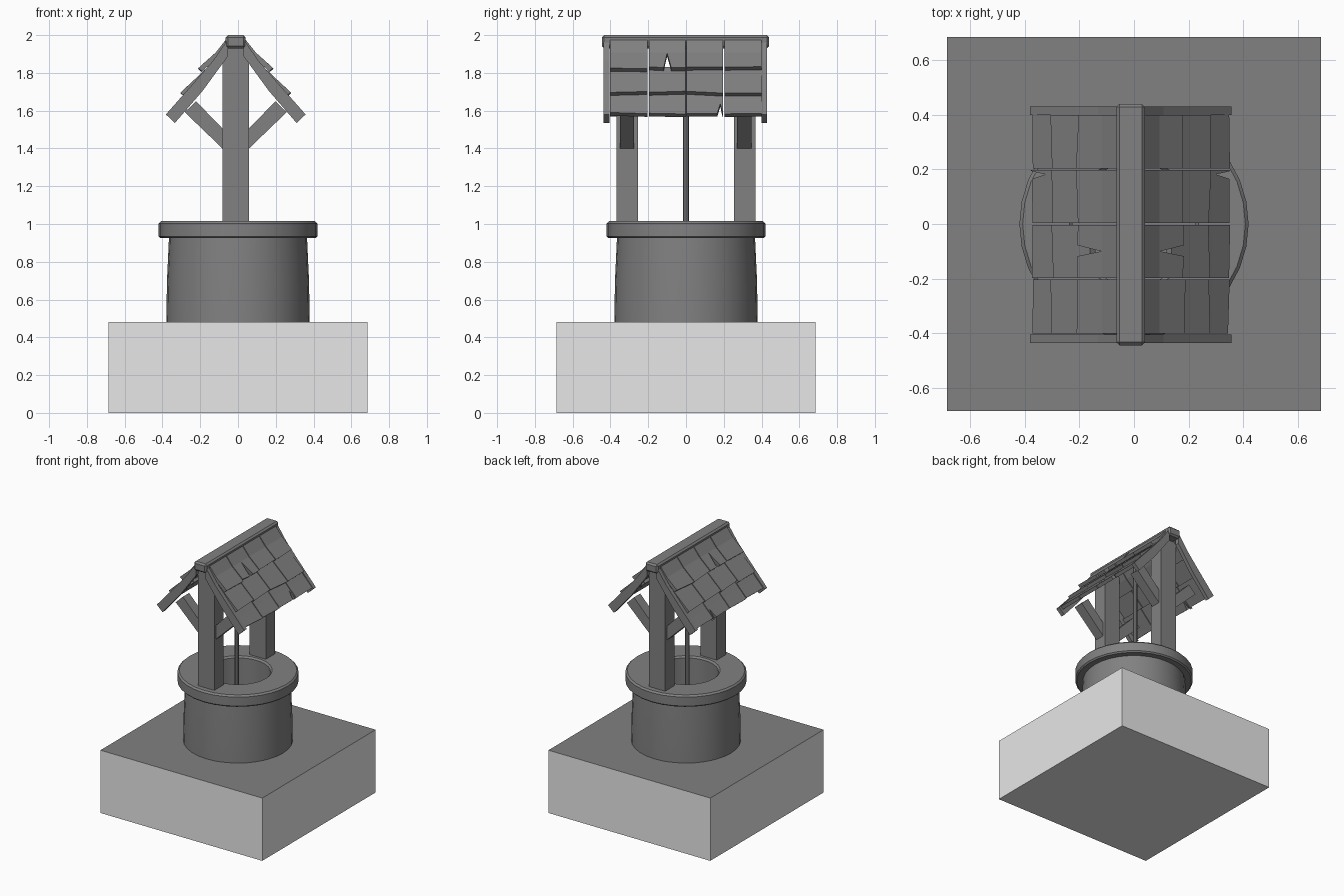
import bpy, bmesh, math, random
from mathutils import Vector

if "Cube" in bpy.data.objects:
    bpy.data.objects.remove(bpy.data.objects["Cube"])
random.seed(3)
CX = -0.012  # roof and posts sit slightly left of the axis


def material(name, v):
    m = bpy.data.materials.new(name)
    m.diffuse_color = (v, v, v, 1)
    m.use_nodes = True
    m.node_tree.nodes["Principled BSDF"].inputs["Base Color"].default_value = m.diffuse_color
    return m


LIGHT = material("light_grey", 0.8)
DARK = material("dark_grey", 0.22)


def finish(name, bm, mats=(DARK,), bevel=0, smooth=False):
    bmesh.ops.recalc_face_normals(bm, faces=bm.faces)
    me = bpy.data.meshes.new(name)
    bm.to_mesh(me)
    bm.free()
    ob = bpy.data.objects.new(name, me)
    bpy.context.collection.objects.link(ob)
    for m in mats:
        me.materials.append(m)
    if bevel:
        b = ob.modifiers.new("bevel", 'BEVEL')
        b.width, b.segments = bevel, 1
    if smooth:
        bpy.ops.object.select_all(action='DESELECT')
        ob.select_set(True)
        bpy.context.view_layer.objects.active = ob
        bpy.ops.object.shade_smooth_by_angle(angle=math.radians(35))
    return ob


def box(name, x0, x1, y0, y1, z0, z1, bevel=0, mats=(DARK,)):
    bm = bmesh.new()
    bmesh.ops.create_cube(bm, size=1)
    for v in bm.verts:
        v.co = Vector(((x0 + x1) / 2 + v.co.x * (x1 - x0),
                       (y0 + y1) / 2 + v.co.y * (y1 - y0),
                       (z0 + z1) / 2 + v.co.z * (z1 - z0)))
    return finish(name, bm, mats, bevel)


def prism(name, pts, y0, y1, bevel=0):
    """Extrude an (x, z) outline from y0 to y1."""
    bm = bmesh.new()
    f = bm.faces.new([bm.verts.new((x, y0, z)) for x, z in pts])
    r = bmesh.ops.extrude_face_region(bm, geom=[f])
    bmesh.ops.translate(bm, vec=(0, y1 - y0, 0),
                        verts=[g for g in r["geom"] if isinstance(g, bmesh.types.BMVert)])
    return finish(name, bm, bevel=bevel)


def ring(name, profile, n=32):
    """Lathe a closed (radius, z) profile."""
    bm = bmesh.new()
    loops = [[bm.verts.new((r * math.cos(2 * math.pi * i / n), r * math.sin(2 * math.pi * i / n), z))
              for i in range(n)] for r, z in profile]
    for a, b in zip(loops, loops[1:] + loops[:1]):
        for i in range(n):
            j = (i + 1) % n
            bm.faces.new((a[i], a[j], b[j], b[i]))
    return finish(name, bm, smooth=True)


# Pedestal block: light sides, dark ground on top
base = box("pedestal", -0.685, 0.685, -0.685, 0.685, 0, 0.48, mats=(LIGHT, DARK))
for p in base.data.polygons:
    p.material_index = 1 if p.normal.z > 0.5 else 0

# Round well wall and its rim
ring("well_wall", [(0.38, 0.47), (0.376, 0.7), (0.365, 0.94), (0.225, 0.94), (0.225, 0.47)])
ring("well_rim", [(0.41, 0.925), (0.42, 0.935), (0.42, 1.003), (0.408, 1.015),
                  (0.237, 1.015), (0.225, 1.003), (0.225, 0.925)])

# Rope hanging from the ridge
bm = bmesh.new()
bmesh.ops.create_cone(bm, cap_ends=True, segments=8, radius1=0.016, radius2=0.016, depth=1.35)
bmesh.ops.translate(bm, verts=bm.verts, vec=(CX, 0, 1.275))
finish("rope", bm, smooth=True)

# Ridge beam and posts
box("ridge_beam", CX - 0.053, CX + 0.053, -0.445, 0.44, 1.93, 2.0, bevel=0.012)
for tag, y0, y1 in (("front", -0.368, -0.255), ("back", 0.255, 0.368)):
    box(tag + "_post", CX - 0.069, CX + 0.069, y0, y1, 0.96, 1.95)

for side, s in (("left", -1), ("right", 1)):
    def X(pts):
        return [(CX + s * x, z) for x, z in pts]

    # Angled braces between posts and roof
    for tag, y in (("front", -0.312), ("back", 0.308)):
        prism(f"{tag}_{side}_brace",
              X([(0.06, 1.39), (0.27, 1.592), (0.21, 1.65), (0.06, 1.495)]), y - 0.038, y + 0.038)
    # Sagging boards at the roof ends
    for tag, y0, y1 in (("front", -0.436, -0.405), ("back", 0.4, 0.43)):
        prism(f"{tag}_{side}_verge_board",
              X([(0.04, 1.98), (0.12, 1.865), (0.215, 1.755), (0.37, 1.58),
                 (0.322, 1.535), (0.175, 1.705), (0.04, 1.89)]), y0, y1)

    # Overlapping shingles, each with a slight bend and some with a split
    rows = [((0.045, 1.985), (0.106, 1.908), (0.195, 1.828)),
            ((0.15, 1.83), (0.215, 1.768), (0.29, 1.698)),
            ((0.24, 1.715), (0.30, 1.65), (0.362, 1.585))]
    cols = [-0.405, -0.2, 0.0, 0.2, 0.402]
    splits = {(0, 1): (-0.118, -0.1, -0.078), (2, 2): (0.165, 0.182, 0.193)}
    for r, (top, mid, low) in enumerate(rows):
        for c in range(4):
            y0, y1 = cols[c] + 0.003, cols[c + 1] - 0.003
            d0, d1 = random.uniform(-0.006, 0.006), random.uniform(-0.006, 0.006)
            bm = bmesh.new()

            def P(y, q, d=0.0):
                return bm.verts.new((CX + s * (q[0] - d), y, q[1] + d))
            a0, a1 = P(y0, top), P(y1, top)
            m0, m1 = P(y0, mid), P(y1, mid)
            edge = [P(y0, low, d0)]
            notch = splits.get((r, c))
            if notch:
                tip = mid if r == 0 else (0.309, 1.641)
                edge += [P(notch[0], low), P(notch[1], tip, -0.003), P(notch[2], low)]
            edge.append(P(y1, low, d1))
            bm.faces.new((a0, a1, m1, m0))
            bm.faces.new([m0] + edge + [m1])
            # give the shingle thickness downward
            r_ = bmesh.ops.extrude_face_region(bm, geom=bm.faces[:])
            bmesh.ops.translate(bm, vec=(-s * 0.02, 0, -0.017),
                                verts=[g for g in r_["geom"] if isinstance(g, bmesh.types.BMVert)])
            finish(f"{side}_shingle_{r + 1}_{c + 1}", bm)
